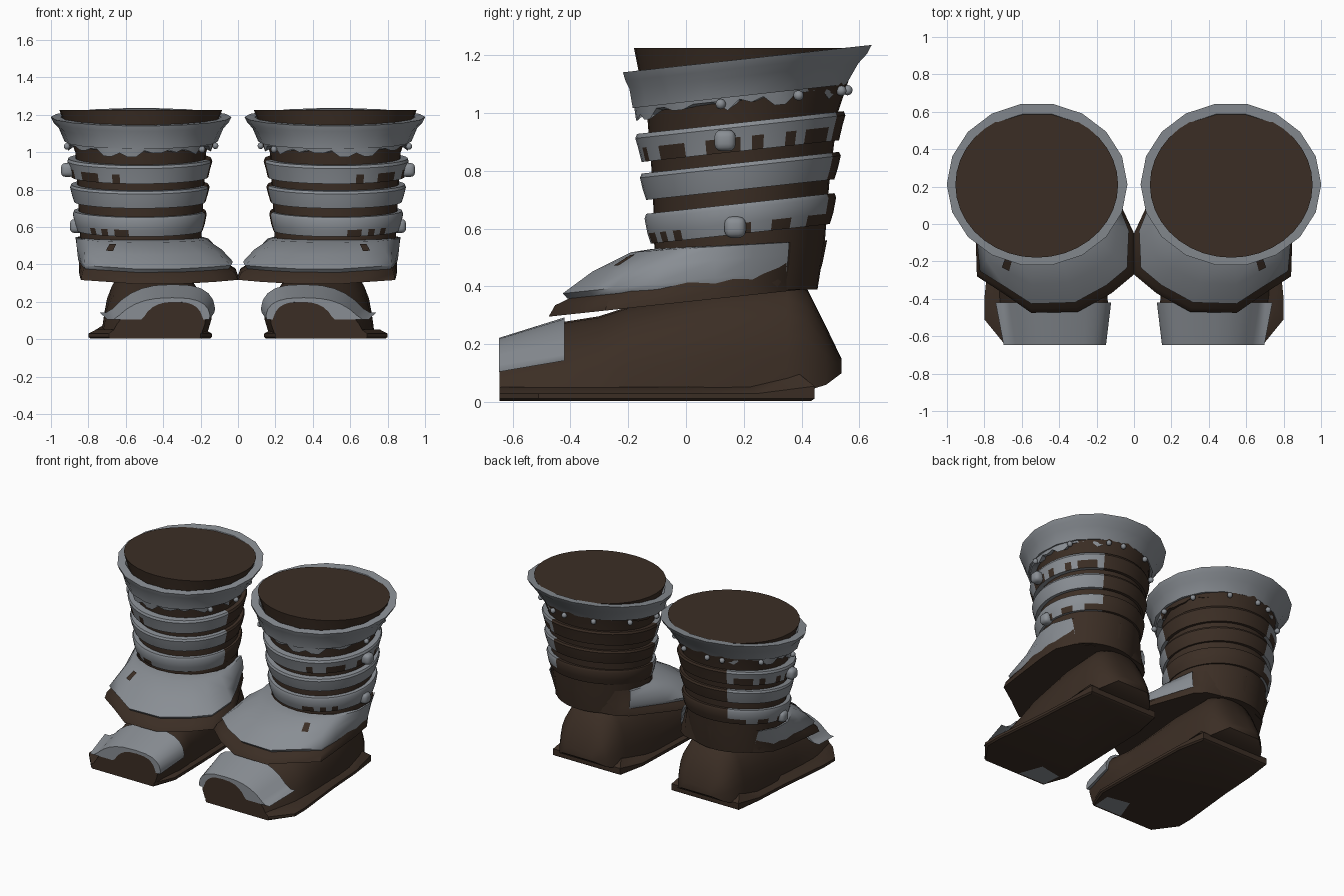
import bpy, bmesh, math, random
from mathutils import Vector

random.seed(4)
if "Cube" in bpy.data.objects:
    bpy.data.objects.remove(bpy.data.objects["Cube"])


def material(name, rgb):
    m = bpy.data.materials.new(name)
    m.use_nodes = True
    m.diffuse_color = (*rgb, 1)
    m.node_tree.nodes["Principled BSDF"].inputs["Base Color"].default_value = (*rgb, 1)
    return m


LEATHER = material("dark brown leather", (0.044, 0.027, 0.018))
STEEL = material("grey steel", (0.25, 0.27, 0.295))
BROWN, GREY = 0, 1
TILT = 0.11          # backward rise of the bands
CX, CY = 0.525, 0.188  # axis of the leg


def finish(name, bm, rule, angle=35):
    """Colour faces by rule, mirror to the other boot and smooth."""
    bmesh.ops.recalc_face_normals(bm, faces=bm.faces)
    for f in bm.faces:
        f.material_index = rule(f.calc_center_median()) if callable(rule) else rule
    mesh = bpy.data.meshes.new(name)
    bm.to_mesh(mesh)
    bm.free()
    mesh.materials.append(LEATHER)
    mesh.materials.append(STEEL)
    ob = bpy.data.objects.new(name, mesh)
    bpy.context.collection.objects.link(ob)
    bpy.ops.object.select_all(action="DESELECT")
    ob.select_set(True)
    bpy.context.view_layer.objects.active = ob
    bpy.ops.object.shade_smooth_by_angle(angle=math.radians(angle))
    mirror = ob.modifiers.new("other_boot", "MIRROR")
    mirror.use_mirror_merge = False


def loft(name, rings, rule, caps=(False, False), closed=True, angle=35):
    bm = bmesh.new()
    rows = [[bm.verts.new(p) for p in ring] for ring in rings]
    n = len(rows[0])
    for a, b in zip(rows, rows[1:]):
        for i in range(n if closed else n - 1):
            j = (i + 1) % n
            bm.faces.new((a[i], a[j], b[j], b[i]))
    for cap, row in zip(caps, (rows[0], rows[-1])):
        if cap:
            bm.faces.new(row)
    finish(name, bm, rule, angle)


def ellipse(cx, cy, z, rx, ry, n=18, tilt=0.0):
    pts = []
    for i in range(n):
        a = 2 * math.pi * i / n
        y = cy + ry * math.sin(a)
        pts.append((cx + rx * math.cos(a), y, z + tilt * (y - cy)))
    return pts


def plated(c):
    """True on the front and outer sector that carries steel."""
    d = Vector((c.x - CX, c.y - CY)).normalized()
    return d.dot(Vector((0.65, -0.76))) > -0.43


# Leg shaft with flat closed top
loft("shaft", [ellipse(0.52, cy, z, rx, ry, 36) for z, rx, ry, cy in (
    (0.39, 0.31, 0.28, 0.175), (0.55, 0.325, 0.295, 0.185), (0.75, 0.335, 0.305, 0.19),
    (1.0, 0.35, 0.33, 0.195), (1.225, 0.435, 0.39, 0.21))], BROWN, (True, True))

# Flared steel cuff
loft("cuff", [ellipse(0.518, cy, 1.188 + dz, rx, ry, 18, TILT) for dz, rx, ry, cy in (
    (-0.125, 0.35, 0.33, 0.185), (-0.13, 0.41, 0.375, 0.185), (-0.06, 0.44, 0.402, 0.2),
    (-0.03, 0.468, 0.424, 0.208), (0, 0.483, 0.437, 0.212), (0, 0.43, 0.385, 0.21),
    (-0.04, 0.4, 0.36, 0.21))], GREY)

# Uneven melted edge under the cuff
top = ellipse(0.52, 0.185, 1.075, 0.397, 0.367, 54, TILT)
low = ellipse(0.522, 0.185, 1.048, 0.388, 0.358, 54, TILT)
low = [(x, y, z - random.choice((0, 0, 0.015, 0.035))) for x, y, z in low]
inner = ellipse(0.522, 0.185, 1.04, 0.35, 0.33, 54, TILT)
loft("cuff_drips", [top, low, inner], lambda c: GREY if plated(c) else BROWN)


# Bands: height, radii and amount of worn leather showing
def band(name, z0, z1, rx, ry, wear, low_part):
    h = z1 - z0
    prof = ((0, -0.045), (0, -0.012), (low_part, 0), (0.85, 0.01), (1, 0.004), (1, -0.045))

    def rule(c):
        local = (c.z - TILT * (c.y - CY) - z0) / h
        worn = 0.02 < local < low_part and c.x > CX + 0.05 and random.random() < wear
        return GREY if plated(c) and not worn else BROWN
    loft(name, [ellipse(CX, CY, z0 + t * h, rx + d, ry + d, 54, TILT) for t, d in prof], rule)


band("upper_band", 0.868, 0.967, 0.378, 0.354, 0.45, 0.5)
band("middle_band", 0.735, 0.828, 0.363, 0.338, 0.0, 0.4)
band("lower_band", 0.582, 0.687, 0.348, 0.322, 0.3, 0.35)

# Ankle guard: leather skirt with a steel plate over it
outline = [(0.77, 0.345), (0.52, 0.455), (0.27, 0.4), (0.2, 0.345), (0.07, 0.1), (0.0, -0.05),
           (0.0, -0.27), (0.12, -0.37), (0.3, -0.47), (0.55, -0.475), (0.7, -0.37),
           (0.84, -0.28), (0.845, -0.12), (0.85, 0.1), (0.84, 0.23)]


def guard_ring(t, lift=0.0, out=0.0, pts=outline):
    ring = []
    for x, y in pts:
        a = math.atan2(y - CY, x - CX)
        ex, ey = CX + 0.335 * math.cos(a), CY + 0.3 * math.sin(a)
        px, py = x + (ex - x) * t, y + (ey - y) * t
        z0, z1 = 0.295 + 0.107 * (y + 0.48), 0.53 + 0.05 * (ey + 0.11)
        ring.append((px + out * math.cos(a), py + out * math.sin(a), z0 + (z1 - z0) * t + lift))
    return ring


loft("ankle_skirt", [guard_ring(0), guard_ring(0.06, 0.025), guard_ring(0.5), guard_ring(1)],
     BROWN, (True, False), angle=50)
front = outline[3:] + outline[:1]
loft("ankle_plate", [guard_ring(0.18, 0.02, 0.0, front), guard_ring(0.15, 0.045, 0.006, front),
                     guard_ring(0.45, 0.05, 0.013, front), guard_ring(0.82, 0.03, 0.015, front),
                     guard_ring(1, 0.0, 0.005, front)], GREY, closed=False, angle=50)

# Worn patch on the ankle plate
patch = [(0.7, -0.37), (0.745, -0.341)]
loft("worn_patch", [guard_ring(0.5, 0.053, 0.018, patch), guard_ring(0.72, 0.041, 0.019, patch)],
     BROWN, closed=False)


# Foot upper: arched sections along its length
def arch(y, xc, hw, z0, z1, skew, grow=0.0, steps=14):
    pts = []
    for i in range(steps + 1):
        a = math.pi * i / steps
        c = math.cos(a)
        v = math.sin(a) ** 0.8
        u = math.copysign(abs(c) ** 0.75, c) - skew * v
        pts.append((xc + (hw + grow) * u, y, z0 + (z1 - z0 + grow) * v))
    return pts


stations = [(-0.645, 0.435, 0.24, 0.03, 0.2, 0.32), (-0.42, 0.445, 0.28, 0.03, 0.278, 0.33),
            (-0.3, 0.45, 0.28, 0.03, 0.297, 0.2), (-0.2, 0.45, 0.28, 0.03, 0.33, 0.1),
            (0.1, 0.45, 0.27, 0.03, 0.4, 0), (0.35, 0.46, 0.24, 0.03, 0.43, 0),
            (0.42, 0.46, 0.225, 0.04, 0.39, 0), (0.485, 0.46, 0.185, 0.06, 0.26, 0),
            (0.538, 0.46, 0.12, 0.1, 0.15, 0)]
loft("foot", [arch(*s) for s in stations], BROWN, (True, True), angle=50)

# Steel toe cap with an opening low on the inner side
opening = (-0.647, 0.36, 0.17, 0.03, 0.2, 0.15)
rim = (-0.647,) + stations[0][1:]
cap = [arch(*s, grow=g) for s, g in
       ((opening, 0), (rim, 0.022), (stations[1], 0.015), (stations[1], 0.0))]
for ring in cap:
    floor = 0.105 + 0.17 * (ring[0][1] + 0.645)
    ring[:] = [(x, y, max(z, floor)) for x, y, z in ring]
loft("toe_cap", cap, GREY, closed=False)

# Sole slab, raised at the heel
sole = [(0.2, -0.645), (0.69, -0.645), (0.8, -0.51), (0.8, -0.4), (0.76, 0.0), (0.745, 0.25),
        (0.72, 0.445), (0.2, 0.445), (0.16, 0.25), (0.145, -0.2), (0.14, -0.5)]


def sole_ring(z, s, heel=0.0):
    return [(0.45 + (x - 0.45) * s, y if abs(y) > 0.6 else y * s, z + (heel if y > 0.3 else 0))
            for x, y in sole]


loft("sole", [sole_ring(0.003, 0.97), sole_ring(0.012, 1), sole_ring(0.03, 1, 0.025),
              sole_ring(0.052, 0.88, 0.045)], BROWN, (True, True))

# Thin steel plate under the toe
loft("toe_underplate", [[(0.21, -0.63, 0), (0.42, -0.63, 0)], [(0.2, -0.5, 0), (0.36, -0.47, 0)]],
     GREY, closed=False)

# Small round studs under the cuff
bm = bmesh.new()
for deg in (-10, 33, 70, 85, 115, 150, 185, 215):
    a = math.radians(deg)
    y = 0.185 + 0.375 * math.sin(a)
    ball = bmesh.ops.create_uvsphere(bm, u_segments=10, v_segments=6, radius=0.018)
    bmesh.ops.translate(bm, verts=ball["verts"],
                        vec=(0.52 + 0.4 * math.cos(a), y, 1.038 + TILT * (y - 0.185)))
finish("cuff_studs", bm, GREY, 60)

# Large rounded rivets on the outer side
bm = bmesh.new()
for x, y, z in ((0.91, 0.135, 0.905), (0.862, 0.17, 0.605)):
    box = bmesh.ops.create_cube(bm, size=0.074)
    bmesh.ops.translate(bm, verts=box["verts"], vec=(x, y, z))
bmesh.ops.bevel(bm, geom=bm.edges[:], offset=0.025, segments=3, affect="EDGES", profile=0.5)
finish("side_rivets", bm, GREY, 60)
